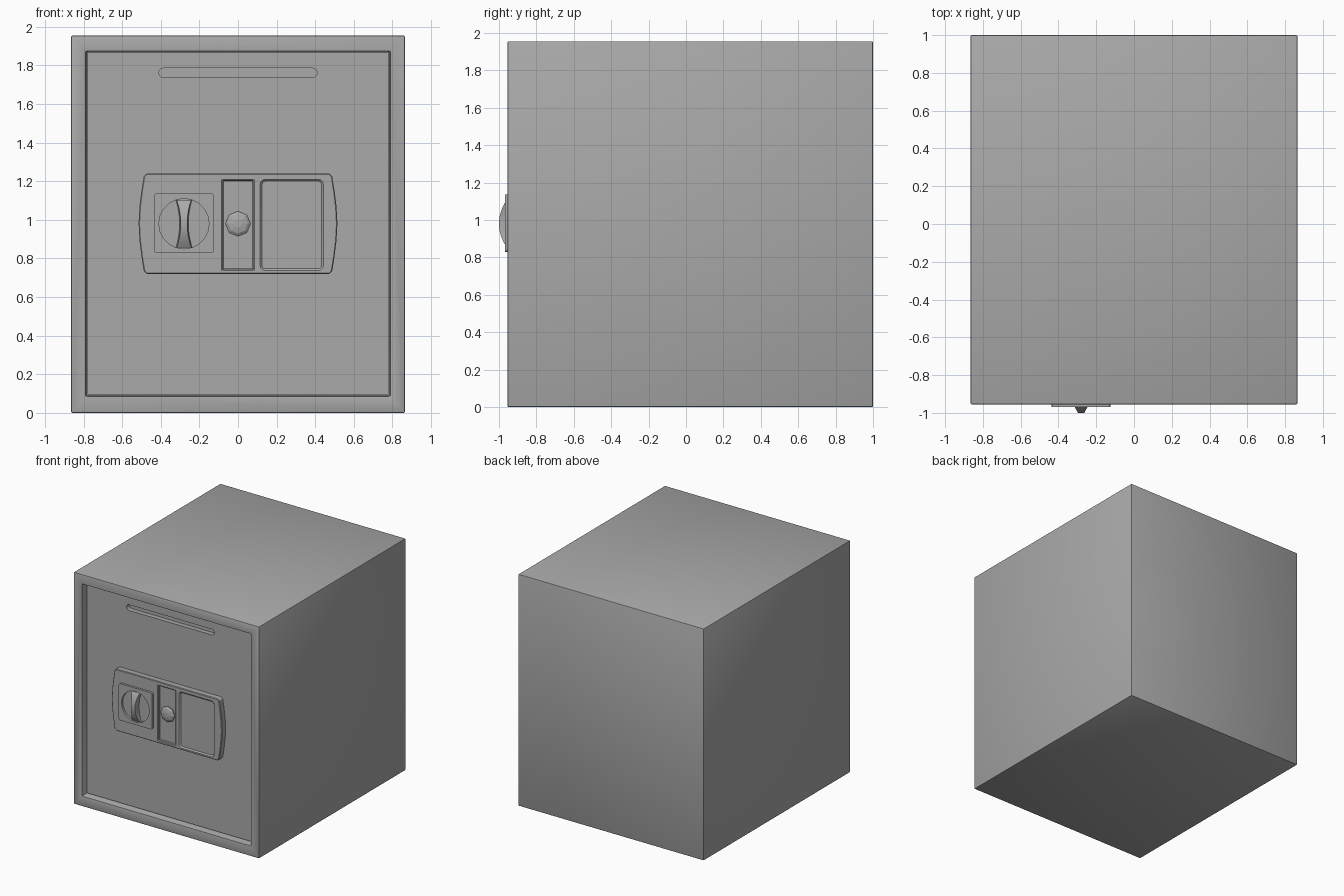
import bpy
import bmesh
from math import cos, sin, pi, radians

if "Cube" in bpy.data.objects:
    bpy.data.objects.remove(bpy.data.objects["Cube"], do_unlink=True)

# Single painted-steel colour
GREY = (0.4, 0.4, 0.4, 1.0)
steel = bpy.data.materials.new("grey_steel")
steel.use_nodes = True
steel.diffuse_color = GREY
steel.node_tree.nodes["Principled BSDF"].inputs["Base Color"].default_value = GREY


def loft(name, sections):
    """Skin a closed solid over equally long rings of points."""
    bm = bmesh.new()
    rings = [[bm.verts.new(p) for p in ring] for ring in sections]
    n = len(rings[0])
    for a, b in zip(rings, rings[1:]):
        for i in range(n):
            j = (i + 1) % n
            bm.faces.new((a[i], a[j], b[j], b[i]))
    bm.faces.new(rings[0])
    bm.faces.new(rings[-1])
    bmesh.ops.recalc_face_normals(bm, faces=bm.faces)
    mesh = bpy.data.meshes.new(name)
    bm.to_mesh(mesh)
    bm.free()
    mesh.materials.append(steel)
    obj = bpy.data.objects.new(name, mesh)
    bpy.context.collection.objects.link(obj)
    return obj


def prism(name, outline, front, back):
    """Extrude an outline in x and z between two depths."""
    return loft(name, [[(x, y, z) for x, z in outline] for y in (front, back)])


def rounded(x0, x1, z0, z1, r=0.0, steps=3):
    """Rectangle outline with optional rounded corners."""
    if r == 0:
        return [(x0, z0), (x1, z0), (x1, z1), (x0, z1)]
    corners = [(x1 - r, z1 - r), (x0 + r, z1 - r), (x0 + r, z0 + r), (x1 - r, z0 + r)]
    return [(cx + r * cos(a), cz + r * sin(a))
            for q, (cx, cz) in enumerate(corners)
            for a in [(q + k / steps) * pi / 2 for k in range(steps + 1)]]


def circle(cx, cz, r, sides):
    return [(cx + r * cos(2 * pi * i / sides), cz + r * sin(2 * pi * i / sides))
            for i in range(sides)]


def apply(obj, modifier):
    with bpy.context.temp_override(object=obj, active_object=obj):
        bpy.ops.object.modifier_apply(modifier=modifier.name)


def cut(obj, outline, front, back):
    """Sink a pocket of the given outline into a part."""
    cutter = prism("cutter", outline, front, back)
    cutter.hide_render = True
    mod = obj.modifiers.new("pocket", "BOOLEAN")
    mod.operation = "DIFFERENCE"
    mod.solver = "EXACT"
    mod.object = cutter
    apply(obj, mod)
    bpy.data.objects.remove(cutter, do_unlink=True)


def bevel(obj, width, segments=2):
    mod = obj.modifiers.new("soft_edges", "BEVEL")
    mod.width = width
    mod.segments = segments
    mod.limit_method = "ANGLE"
    mod.angle_limit = radians(40)
    apply(obj, mod)


# Cabinet with the door opening
body = prism("cabinet_body", rounded(-0.865, 0.865, 0, 1.955), -0.955, 1.0)
cut(body, rounded(-0.787, 0.787, 0.087, 1.873), -1.1, -0.80)
bevel(body, 0.007)

# Recessed door with a deposit slot
door = prism("door", rounded(-0.78, 0.78, 0.094, 1.866), -0.90, -0.79)
cut(door, rounded(-0.41, 0.41, 1.738, 1.786, 0.023), -1.0, -0.86)

# Lock panel with bowed ends
MID = 0.98
bow = [(0.475, 0.26), (0.488, 0.245), (0.50, 0.17), (0.51, 0.09), (0.515, 0.0)]
right_side = [(x, MID + h) for x, h in bow] + [(x, MID - h) for x, h in bow[-2::-1]]
left_side = [(-x, z) for x, z in reversed(right_side)]
panel = prism("lock_panel", right_side + left_side, -0.95, -0.89)
cut(panel, rounded(-0.08, 0.08, 0.742, 1.205), -1.0, -0.93)
cut(panel, rounded(0.12, 0.437, 0.742, 1.205, 0.02), -1.0, -0.94)
bevel(panel, 0.005, 1)

# Button in the middle pocket
button = loft("centre_button",
              [[(x, y, z) for x, z in circle(0, MID, r, 8)]
               for y, r in ((-0.925, 0.065), (-0.938, 0.065), (-0.948, 0.05), (-0.954, 0.02))])

# Square dial plate with a round well
DIAL = -0.28
plate = prism("dial_plate", rounded(-0.436, -0.124, 0.828, 1.137, 0.015), -0.968, -0.945)
cut(plate, circle(DIAL, MID, 0.13, 20), -1.1, -0.95)

# Waisted, arched turning grip
sections = []
STEPS = 12
for i in range(STEPS + 1):
    t = 2 * i / STEPS - 1
    z = MID + 0.122 * t
    half = 0.017 + 0.02 * t * t
    crest = -1.0 + 0.038 * t * t
    sections.append([(DIAL - half - 0.006, -0.945, z), (DIAL + half + 0.006, -0.945, z),
                     (DIAL + half, crest, z), (DIAL - half, crest, z)])
grip = loft("dial_grip", sections)

# Smooth the curved parts and keep hard edges
for part in (body, door, panel, plate, grip):
    bpy.ops.object.select_all(action="DESELECT")
    part.select_set(True)
    bpy.context.view_layer.objects.active = part
    bpy.ops.object.shade_smooth_by_angle(angle=radians(30))
